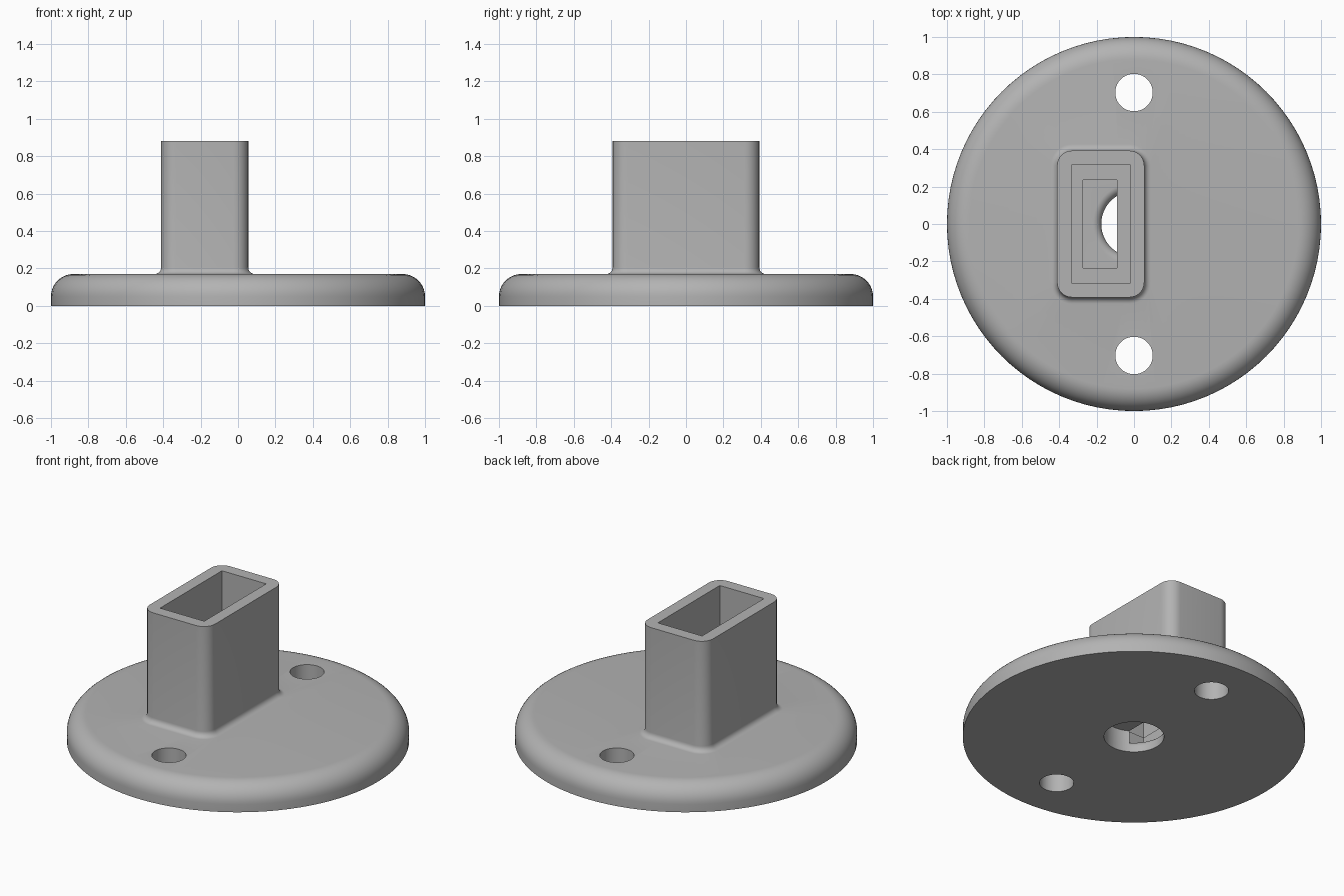
import bpy
import bmesh
from math import sin, cos, pi, radians
from mathutils import Vector, Matrix

cube = bpy.data.objects.get("Cube")
if cube:
    bpy.data.objects.remove(cube, do_unlink=True)

grey = bpy.data.materials.new("plain grey")
grey.use_nodes = True
colour = (0.45, 0.45, 0.45, 1)
grey.diffuse_color = colour
grey.node_tree.nodes["Principled BSDF"].inputs["Base Color"].default_value = colour


def finish(bm, name):
    bmesh.ops.remove_doubles(bm, verts=bm.verts, dist=1e-5)
    bmesh.ops.recalc_face_normals(bm, faces=bm.faces)
    mesh = bpy.data.meshes.new(name)
    bm.to_mesh(mesh)
    bm.free()
    mesh.materials.append(grey)
    obj = bpy.data.objects.new(name, mesh)
    bpy.context.collection.objects.link(obj)
    return obj


def arc(cx, cz, r, start, end, steps=10):
    angles = [radians(start + (end - start) * i / steps) for i in range(steps + 1)]
    return [(cx + r * cos(a), cz + r * sin(a)) for a in angles]


def lathe(name, profile, centre=(0, 0), steps=96):
    """Revolve (radius, height) points; the profile starts and ends on the axis."""
    bm = bmesh.new()
    verts = [bm.verts.new((r, 0, z)) for r, z in profile]
    edges = [bm.edges.new(pair) for pair in zip(verts, verts[1:])]
    bmesh.ops.spin(bm, geom=verts + edges, cent=(0, 0, 0), axis=(0, 0, 1),
                   angle=2 * pi, steps=steps)
    bmesh.ops.translate(bm, verts=bm.verts, vec=(*centre, 0))
    return finish(bm, name)


def cylinder(name, r, low, high, centre=(0, 0)):
    return lathe(name, [(0, low), (r, low), (r, high), (0, high)], centre)


def box(name, low, high):
    low, high = Vector(low), Vector(high)
    bm = bmesh.new()
    bmesh.ops.create_cube(bm, size=1, matrix=Matrix.Translation((low + high) / 2)
                          @ Matrix.Diagonal((*(high - low), 1)))
    return finish(bm, name)


def boolean(target, other, operation):
    mod = target.modifiers.new(operation.lower(), 'BOOLEAN')
    mod.operation, mod.object, mod.solver = operation, other, 'EXACT'
    bpy.context.view_layer.objects.active = target
    bpy.ops.object.modifier_apply(modifier=mod.name)
    bpy.data.objects.remove(other, do_unlink=True)


def rounded_column(name, centre, half, corner, levels):
    """Stack rounded rectangles; each level is (outward offset, height)."""
    bm = bmesh.new()
    rings = []
    for offset, z in levels:
        ring = []
        for quarter, (sx, sy) in enumerate([(1, 1), (-1, 1), (-1, -1), (1, -1)]):
            cx = centre[0] + sx * (half[0] - corner)
            cy = centre[1] + sy * (half[1] - corner)
            start = 90 * quarter
            ring += [bm.verts.new((x, y, z))
                     for x, y in arc(cx, cy, corner + offset, start, start + 90, 8)]
        rings.append(ring)
    for a, b in zip(rings, rings[1:]):
        for i in range(len(a)):
            j = (i + 1) % len(a)
            bm.faces.new((a[i], a[j], b[j], b[i]))
    bm.faces.new(rings[0])
    bm.faces.new(rings[-1])
    return finish(bm, name)


# Round plate with a rolled upper edge
PLATE = 0.17
body = lathe("flanged_socket", [(0, 0), (1, 0)] + arc(0.88, PLATE - 0.12, 0.12, 0, 90)
             + [(0, PLATE)])

# Rectangular tower with a fillet where it meets the plate
FILLET = 0.035
foot = [(FILLET + x, PLATE + FILLET + z) for x, z in arc(0, 0, FILLET, 270, 180, 6)]
levels = [(FILLET, PLATE - 0.05)] + foot + [(0, 0.88)]
tower = rounded_column("tower", (-0.178, 0), (0.233, 0.392), 0.08, levels)
boolean(body, tower, 'UNION')

# Screw holes
for side in (-1, 1):
    boolean(body, cylinder("screw_cutter", 0.1, -0.1, 0.5, (0, side * 0.703)), 'DIFFERENCE')

# Wide pocket from the top, and the blind round hole from below
boolean(body, box("pocket_cutter", (-0.335, -0.315, 0.2), (-0.02, 0.315, 1)), 'DIFFERENCE')
boolean(body, cylinder("cable_cutter", 0.175, -0.1, 0.14), 'DIFFERENCE')

# Narrow slot whose floor rolls over into the round hole
slot = box("slot_cutter", (-0.272, -0.236, -0.05), (-0.09, 0.236, 0.3))
funnel = lathe("funnel", [(0, -0.1), (0.175, -0.1)] + arc(0.22, 0.035, 0.045, 180, 90)
               + [(0.7, 0.08), (0.7, 0.5), (0, 0.5)])
boolean(slot, funnel, 'INTERSECT')
boolean(body, slot, 'DIFFERENCE')

# Smooth the rounds and keep the edges sharp
bpy.ops.object.select_all(action='DESELECT')
body.select_set(True)
bpy.context.view_layer.objects.active = body
bpy.ops.object.shade_smooth_by_angle(angle=radians(30))
